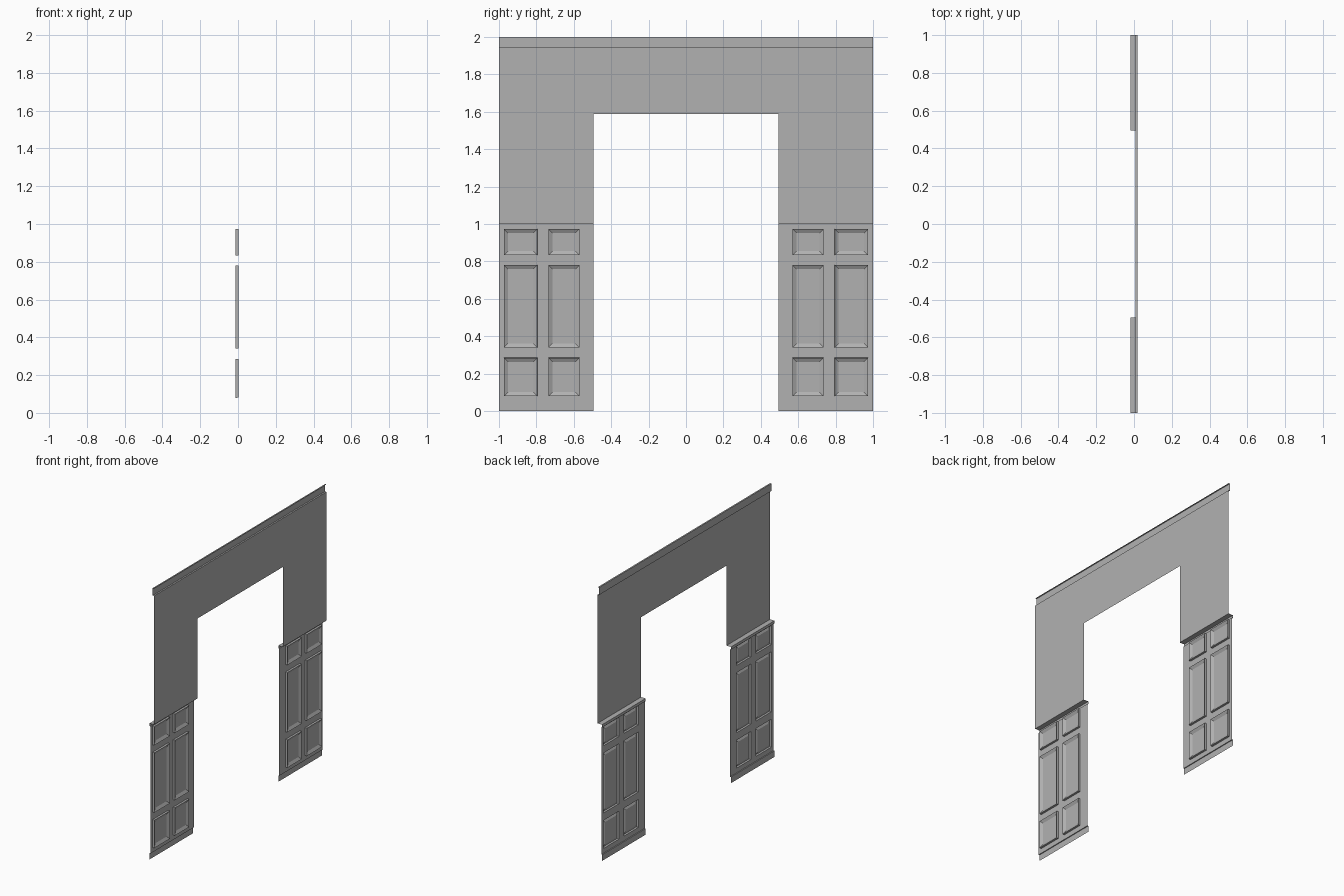
import bpy, bmesh

if "Cube" in bpy.data.objects:
    bpy.data.objects.remove(bpy.data.objects["Cube"])

# depth of each layer, room side is -x
WALL_X, CROWN_X, FRAME_X, TRIM_X = 0.018, 0.007, -0.012, -0.019
OPEN_Y, OPEN_Z, DADO_Z, CROWN_Z, BASE_Z = 0.495, 1.587, 1.0, 1.945, 0.045
RAIL_Z = 0.98

# dark grey paint
paint = bpy.data.materials.new("grey_paint")
paint.diffuse_color = (0.44, 0.44, 0.44, 1)
paint.use_nodes = True
paint.node_tree.nodes["Principled BSDF"].inputs["Base Color"].default_value = paint.diffuse_color


def finish(bm, name, mirror=False):
    me = bpy.data.meshes.new(name)
    bm.to_mesh(me)
    bm.free()
    me.materials.append(paint)
    ob = bpy.data.objects.new(name, me)
    bpy.context.collection.objects.link(ob)
    if mirror:
        m = ob.modifiers.new("mirror", 'MIRROR')
        m.use_axis = (False, True, False)
    return ob


def grid(ys, zs, x, skip=()):
    """Flat sheet of quads facing -x; returns the bmesh and its cells."""
    bm = bmesh.new()
    v = [[bm.verts.new((x, y, z)) for z in zs] for y in ys]
    cells = {}
    for i in range(len(ys) - 1):
        for j in range(len(zs) - 1):
            if (i, j) not in skip:
                cells[i, j] = bm.faces.new((v[i][j], v[i][j + 1], v[i + 1][j + 1], v[i + 1][j]))
    bm.normal_update()
    return bm, cells


def moulding(name, profile, y0, y1, mirror=False):
    """Open x-z profile (listed top to bottom) swept along y."""
    bm = bmesh.new()
    a = [bm.verts.new((x, y0, z)) for x, z in profile]
    b = [bm.verts.new((x, y1, z)) for x, z in profile]
    for i in range(len(profile) - 1):
        bm.faces.new((a[i], b[i], b[i + 1], a[i + 1]))
    return finish(bm, name, mirror)


# plain upper wall with the doorway cut out
bm, _ = grid([-1, -OPEN_Y, OPEN_Y, 1], [DADO_Z, OPEN_Z, CROWN_Z], WALL_X, skip={(1, 0)})
finish(bm, "upper_wall")

# crown strip along the whole top
moulding("crown_moulding", [(WALL_X, 2.0), (CROWN_X, 2.0), (CROWN_X, CROWN_Z),
                            (WALL_X, CROWN_Z)], -1, 1)

# wainscot sheet: each panel drops in square, then bevels up to a raised field
ys = [OPEN_Y, 0.57, 0.735, 0.795, 0.973, 1.0]
zs = [BASE_Z, 0.08, 0.285, 0.34, 0.78, 0.834, 0.973, RAIL_Z]
bm, cells = grid(ys, zs, FRAME_X)
panels = [cells[i, j] for i in (1, 3) for j in (1, 3, 5)]
bmesh.ops.inset_individual(bm, faces=panels, thickness=0.0005, depth=-0.015)
bmesh.ops.inset_individual(bm, faces=panels, thickness=0.03, depth=0.012)
finish(bm, "wainscot_panels", mirror=True)

# chair rail and baseboard on both sides of the doorway
moulding("chair_rail", [(WALL_X, DADO_Z), (TRIM_X, DADO_Z), (TRIM_X, RAIL_Z),
                        (FRAME_X, RAIL_Z)], OPEN_Y, 1, mirror=True)
moulding("baseboard", [(FRAME_X, BASE_Z), (TRIM_X, BASE_Z), (TRIM_X, 0)],
         OPEN_Y, 1, mirror=True)
